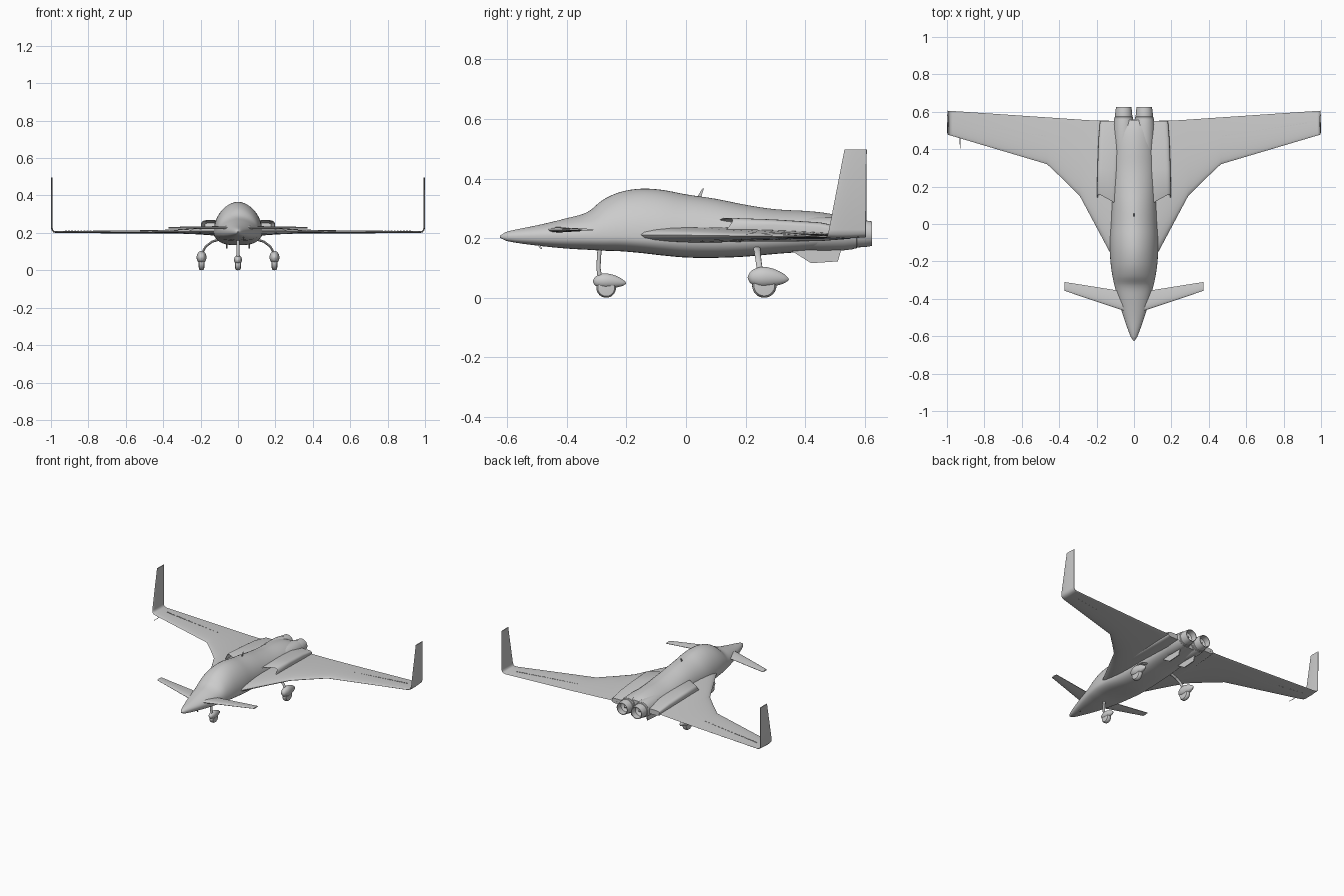
import bpy, bmesh
from math import sin, cos, pi, radians, sqrt
from mathutils import Vector


def finish(name, bm, mirror=False, angle=35):
    bmesh.ops.recalc_face_normals(bm, faces=bm.faces)
    me = bpy.data.meshes.new(name)
    bm.to_mesh(me)
    bm.free()
    ob = bpy.data.objects.new(name, me)
    bpy.context.collection.objects.link(ob)
    bpy.ops.object.select_all(action='DESELECT')
    ob.select_set(True)
    bpy.context.view_layer.objects.active = ob
    bpy.ops.object.shade_smooth_by_angle(angle=radians(angle))
    if mirror:
        ob.modifiers.new("Mirror", 'MIRROR')
    return ob


def loft(name, rings, mirror=False, angle=35):
    bm = bmesh.new()
    vs = [[bm.verts.new(p) for p in r] for r in rings]
    for a, b in zip(vs, vs[1:]):
        for i in range(len(a)):
            j = (i + 1) % len(a)
            bm.faces.new((a[i], a[j], b[j], b[i]))
    bm.faces.new(vs[0])
    bm.faces.new(vs[-1])
    return finish(name, bm, mirror, angle)


def resample(rows, per=4):
    # smooth cubic interpolation through the stations
    out = []
    for k in range(len(rows) - 1):
        p0, p1, p2, p3 = rows[max(k - 1, 0)], rows[k], rows[k + 1], rows[min(k + 2, len(rows) - 1)]
        h = p2[0] - p1[0]
        for s in range(per):
            t = s / per
            row = []
            for a, b, c, d in zip(p0, p1, p2, p3):
                m1 = (c - a) / (p2[0] - p0[0]) * h
                m2 = (d - b) / (p3[0] - p1[0]) * h
                row.append((2*t**3 - 3*t**2 + 1) * b + (t**3 - 2*t**2 + t) * m1
                           + (3*t**2 - 2*t**3) * c + (t**3 - t**2) * m2)
            out.append(row)
    return out + [list(rows[-1])]


def power(v, e):
    return (1 if v >= 0 else -1) * abs(v) ** e


def wing(name, sections):
    # each section: x, z, leading y, trailing y, thickness, roll angle
    ts = [(1 - cos(pi * i / 12)) / 2 for i in range(13)]
    path = [(t, 1) for t in ts] + [(t, -1) for t in ts[-2:0:-1]]
    rings = []
    for x, z, le, te, th, roll in sections:
        n = Vector((-sin(radians(roll)), 0, cos(radians(roll))))
        ring = []
        for t, s in path:
            half = 2.5 * th * 2 * (0.2969*sqrt(t) - 0.126*t - 0.3516*t*t + 0.2843*t**3 - 0.1016*t**4)
            ring.append(Vector((x, le + (te - le) * t, z)) + n * s * (half + 0.001 * t))
        rings.append(ring)
    return loft(name, rings, True, 40)


def tube_along_y(name, cx, cz, prof, n=32, mirror=True):
    return loft(name, [[(cx + r * cos(2*pi*i/n), y, cz + r * sin(2*pi*i/n)) for i in range(n)]
                       for y, r in prof], mirror, 30)


# fuselage with blended canopy: y, top, bottom, half width, widest z
stations = [
    (-0.625, 0.208, 0.202, 0.003, 0.205), (-0.60, 0.222, 0.190, 0.019, 0.205),
    (-0.50, 0.243, 0.175, 0.055, 0.207), (-0.40, 0.267, 0.165, 0.086, 0.208),
    (-0.33, 0.288, 0.161, 0.104, 0.208), (-0.28, 0.328, 0.158, 0.115, 0.208),
    (-0.22, 0.355, 0.156, 0.124, 0.208), (-0.15, 0.366, 0.150, 0.129, 0.206),
    (-0.08, 0.362, 0.142, 0.130, 0.205), (0.0, 0.347, 0.135, 0.126, 0.205),
    (0.10, 0.332, 0.134, 0.122, 0.206), (0.20, 0.312, 0.138, 0.120, 0.207),
    (0.30, 0.297, 0.147, 0.116, 0.208), (0.42, 0.290, 0.156, 0.110, 0.210),
    (0.50, 0.279, 0.164, 0.105, 0.212), (0.555, 0.262, 0.170, 0.098, 0.213)]
rings = []
for y, top, bot, hw, mid in resample(stations):
    ring = []
    for i in range(48):
        a = 2 * pi * i / 48
        up = sin(a) >= 0
        ex = 1.12 if up else 0.72
        ring.append((hw * power(cos(a), ex), y,
                     mid + ((top - mid) if up else (mid - bot)) * power(sin(a), 1.0 if up else 0.8)))
    rings.append(ring)
loft("fuselage", rings)

# main wing, strake and upturned winglet in one surface
wing("main_wing", [
    (0.04, 0.211, -0.28, 0.552, 0.056, 0), (0.13, 0.211, -0.15, 0.552, 0.050, 0),
    (0.21, 0.210, 0.00, 0.553, 0.036, 0), (0.29, 0.208, 0.15, 0.558, 0.025, 0),
    (0.375, 0.207, 0.235, 0.564, 0.020, 0), (0.465, 0.206, 0.32, 0.570, 0.017, 0),
    (0.97, 0.204, 0.47, 0.604, 0.010, 0), (0.985, 0.207, 0.474, 0.605, 0.009, 30),
    (0.993, 0.215, 0.477, 0.605, 0.008, 60), (0.996, 0.228, 0.480, 0.605, 0.008, 90),
    (0.996, 0.497, 0.532, 0.607, 0.006, 90)])

# foreplane
wing("canard", [(0.04, 0.228, -0.468, -0.365, 0.018, 0), (0.09, 0.228, -0.452, -0.355, 0.016, 0),
                (0.372, 0.228, -0.357, -0.31, 0.007, 0)])

# side intakes with slanted hollow mouths
def intake_ring(y, x0, x1, z0, z1, slant, scale=1.0, n=28):
    cx, cz = (x0 + x1) / 2, (z0 + z1) / 2
    ring = []
    for i in range(n):
        a = 2 * pi * i / n
        x = cx + (x1 - x0) / 2 * scale * power(cos(a), 0.45)
        z = cz + (z1 - z0) / 2 * scale * power(sin(a), 0.45)
        ring.append((x, y + slant * (0.55 * (x - x1) + 0.75 * (z - z1)), z))
    return ring


mouth = (0.095, 0.198, 0.19, 0.268)
loft("side_intake", [
    intake_ring(0.30, *mouth, 0.5, 0.6), intake_ring(0.19, *mouth, 1, 0.86),
    intake_ring(0.168, *mouth, 1, 0.93), intake_ring(0.172, *mouth, 1, 1.0),
    intake_ring(0.30, 0.085, 0.196, 0.188, 0.263, 0.3),
    intake_ring(0.45, 0.075, 0.190, 0.190, 0.253, 0),
    intake_ring(0.552, 0.065, 0.182, 0.198, 0.232, 0)], True)

# engine cowls and hollow nozzles
tube_along_y("engine_cowl", 0.054, 0.215, [(0.26, 0.035), (0.34, 0.052), (0.45, 0.057),
                                           (0.53, 0.056), (0.562, 0.052)])
tube_along_y("exhaust_nozzle", 0.055, 0.215, [
    (0.54, 0.045), (0.558, 0.051), (0.572, 0.050), (0.574, 0.046), (0.60, 0.045), (0.625, 0.041),
    (0.625, 0.037), (0.585, 0.036), (0.572, 0.014), (0.60, 0.002)])


def blade(name, outline, x, th, mirror=False):
    # thin plate from a y-z outline
    loft(name, [[(x + s * th / 2, y, z) for y, z in outline] for s in (-1, 1)], mirror)


blade("ventral_fin", [(0.35, 0.16), (0.42, 0.116), (0.51, 0.122), (0.525, 0.175)], 0.06, 0.006, True)
blade("dorsal_antenna", [(0.035, 0.335), (0.05, 0.335), (0.06, 0.366), (0.055, 0.366)], 0, 0.004)
blade("nose_probe", [(-0.50, 0.18), (-0.492, 0.18), (-0.482, 0.163), (-0.488, 0.163)], 0.03, 0.004)
tube_along_y("wing_probe", -0.93, 0.203, [(0.405, 0.0015), (0.48, 0.002)], 8, False)


def wheel_unit(prefix, x, y0, length, height, width, zc, wy, r, mirror):
    # teardrop fairing
    rows = [(0, 0.03), (0.05, 0.48), (0.15, 0.78), (0.32, 1.0), (0.5, 0.97),
            (0.7, 0.78), (0.88, 0.47), (0.97, 0.2), (1, 0.03)]
    fair = [[(x + width * k * cos(2*pi*i/24), y0 + t * length,
              zc + 0.004 * sin(pi * t) - 0.006 * (t - 0.3) + height * k * sin(2*pi*i/24))
             for i in range(24)] for t, k in resample(rows, 3)]
    loft(prefix + "_wheel_fairing", fair, mirror, 50)
    # tyre
    prof = [(-0.015, 0.6), (-0.014, 0.85), (-0.008, 0.97), (0, 1), (0.008, 0.97), (0.014, 0.85), (0.015, 0.6)]
    loft(prefix + "_wheel", [[(x + dx, wy + r * k * cos(2*pi*i/32), r + r * k * sin(2*pi*i/32))
                              for i in range(32)] for dx, k in prof], mirror)


def strut(name, path, mirror):
    # path rows: x, y, z, half width x-z, half width y
    rings = []
    pts = [Vector(p[:3]) for p in path]
    for k, p in enumerate(path):
        d = (pts[min(k + 1, len(pts) - 1)] - pts[max(k - 1, 0)])
        n = Vector((-d.z, 0, d.x)).normalized()
        rings.append([pts[k] + n * p[3] * cos(2*pi*i/12) + Vector((0, p[4] * sin(2*pi*i/12), 0))
                      for i in range(12)])
    loft(name, rings, mirror)


wheel_unit("nose", 0, -0.313, 0.112, 0.025, 0.021, 0.053, -0.268, 0.033, False)
wheel_unit("main", 0.195, 0.207, 0.138, 0.034, 0.026, 0.066, 0.263, 0.041, True)
strut("nose_strut", [(0, -0.288, 0.18, 0.008, 0.008), (0, -0.292, 0.14, 0.008, 0.007),
                     (0, -0.294, 0.10, 0.008, 0.007), (0, -0.288, 0.06, 0.008, 0.008)], False)
strut("main_strut", [(0.06, 0.238, 0.172, 0.008, 0.013), (0.10, 0.238, 0.166, 0.007, 0.012),
                     (0.14, 0.24, 0.152, 0.006, 0.011), (0.172, 0.243, 0.128, 0.006, 0.010),
                     (0.188, 0.247, 0.10, 0.006, 0.010), (0.193, 0.25, 0.08, 0.006, 0.010)], True)


# rows of small fasteners: aileron hinge line and canopy frame
def studs(name, points, size):
    bm = bmesh.new()
    for p in points:
        v = bmesh.ops.create_cube(bm, size=1)['verts']
        bmesh.ops.scale(bm, vec=size, verts=v)
        bmesh.ops.translate(bm, vec=p, verts=v)
    finish(name, bm, True)


studs("aileron_hinge", [(0.475 + 0.445 * i / 27, 0.47 + 0.07 * i / 27, 0.2065 - 0.001 * i / 27)
                        for i in range(28)], (0.009, 0.004, 0.014))
